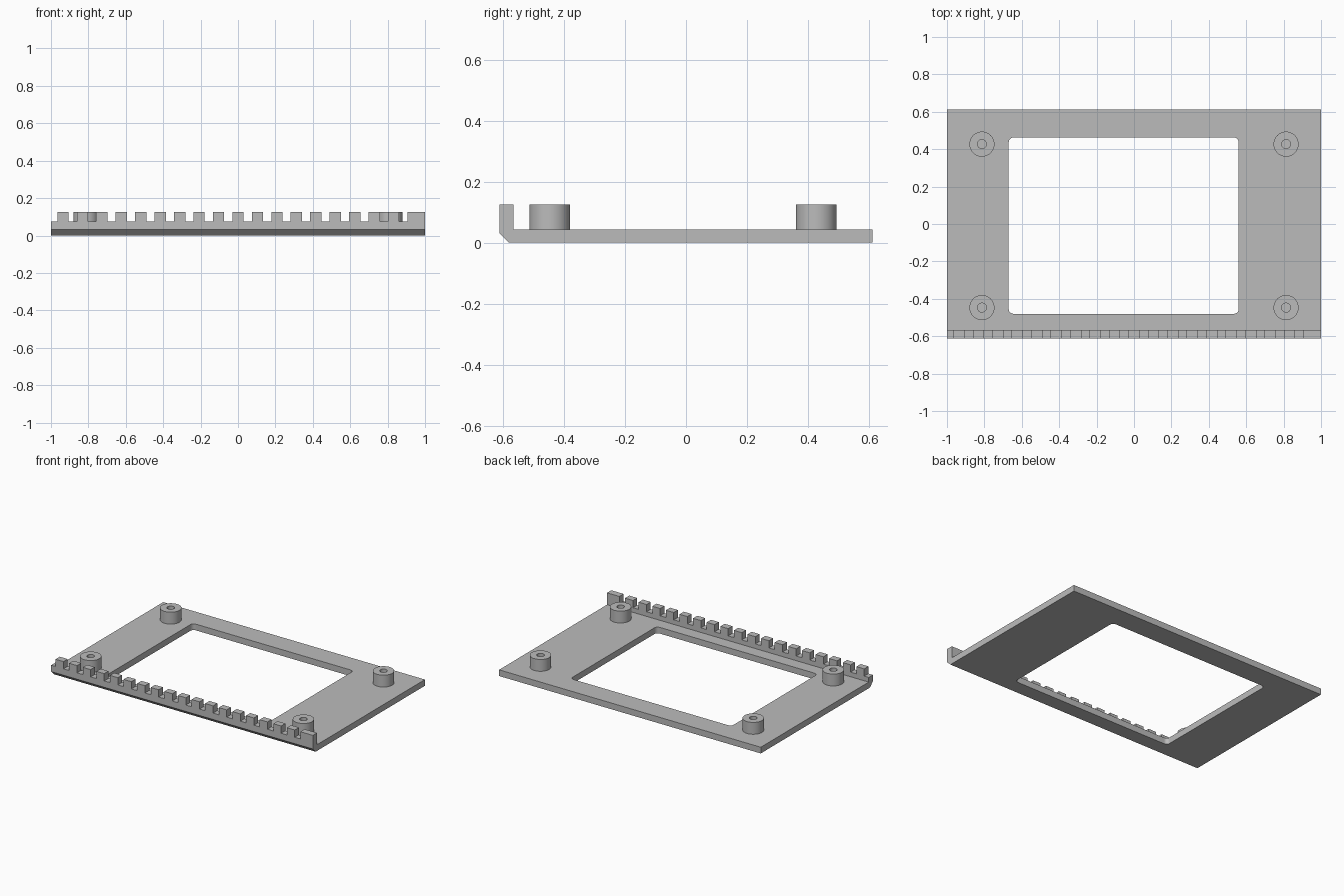
import bpy, bmesh, math
from mathutils import Vector

cube = bpy.data.objects.get("Cube")
if cube:
    bpy.data.objects.remove(cube, do_unlink=True)

grey = bpy.data.materials.new("plain grey")
grey.use_nodes = True
colour = (0.5, 0.5, 0.5, 1)
grey.diffuse_color = colour
grey.node_tree.nodes["Principled BSDF"].inputs["Base Color"].default_value = colour

PLATE_TOP, TOP, SLOT_FLOOR = 0.043, 0.125, 0.075
DEPTH, RAIL_BACK = 0.612, -0.566
PITCH, TOOTH = 0.104, 0.06


def add_object(name, bm):
    bmesh.ops.recalc_face_normals(bm, faces=bm.faces)
    mesh = bpy.data.meshes.new(name)
    bm.to_mesh(mesh)
    bm.free()
    mesh.materials.append(grey)
    obj = bpy.data.objects.new(name, mesh)
    bpy.context.collection.objects.link(obj)
    return obj


def extrude(name, outline, direction):
    bm = bmesh.new()
    face = bm.faces.new([bm.verts.new(p) for p in outline])
    grown = bmesh.ops.extrude_face_region(bm, geom=[face], use_keep_orig=True)
    moved = [v for v in grown["geom"] if isinstance(v, bmesh.types.BMVert)]
    bmesh.ops.translate(bm, verts=moved, vec=direction)
    return add_object(name, bm)


def cut(target, cutter):
    cutter.hide_render = True
    mod = target.modifiers.new("cut", 'BOOLEAN')
    mod.operation = 'DIFFERENCE'
    mod.solver = 'EXACT'
    mod.object = cutter
    bpy.context.view_layer.objects.active = target
    bpy.ops.object.modifier_apply(modifier=mod.name)
    bpy.data.objects.remove(cutter, do_unlink=True)


# Plate with an upright front rail and a chamfered lower front edge
profile = [(-0.58, 0), (DEPTH, 0), (DEPTH, PLATE_TOP), (RAIL_BACK, PLATE_TOP),
           (RAIL_BACK, TOP), (-DEPTH, TOP), (-DEPTH, 0.031)]
plate = extrude("slotted_plate", [(-1, y, z) for y, z in profile], (2, 0, 0))

# Window with rounded corners
x0, x1, y0, y1, r = -0.67, 0.56, -0.48, 0.462, 0.025
corners = [(x1 - r, y1 - r), (x0 + r, y1 - r), (x0 + r, y0 + r), (x1 - r, y0 + r)]
window = []
for i, (cx, cy) in enumerate(corners):
    for k in range(7):
        a = math.radians(90 * i + 15 * k)
        window.append((cx + r * math.cos(a), cy + r * math.sin(a), -0.1))
cut(plate, extrude("window_cutter", window, (0, 0, 0.3)))

# Slots through the rail, leaving a row of teeth and an open left-hand end
bm = bmesh.new()
for k in range(-10, 9):
    left = max(k * PITCH + TOOTH / 2, -1.05)
    right = (k + 1) * PITCH - TOOTH / 2
    box = bmesh.ops.create_cube(bm, size=1)["verts"]
    bmesh.ops.scale(bm, verts=box, vec=(right - left, 0.2, 0.1))
    bmesh.ops.translate(bm, verts=box,
                        vec=((left + right) / 2, -0.59, SLOT_FLOOR + 0.05))
cut(plate, add_object("slot_cutter", bm))


# Hollow round standoffs
def standoff(name, x, y, outer=0.067, inner=0.024):
    bm = bmesh.new()
    section = [(outer, PLATE_TOP), (outer, TOP), (inner, TOP), (inner, PLATE_TOP)]
    verts = [bm.verts.new((x + rad, y, z)) for rad, z in section]
    edges = [bm.edges.new(pair) for pair in zip(verts, verts[1:])]
    bmesh.ops.spin(bm, geom=verts + edges, cent=Vector((x, y, 0)), axis=(0, 0, 1),
                   angle=math.tau, steps=48, use_merge=True)
    bmesh.ops.remove_doubles(bm, verts=bm.verts, dist=0.0001)
    obj = add_object(name, bm)
    bpy.ops.object.select_all(action='DESELECT')
    obj.select_set(True)
    bpy.context.view_layer.objects.active = obj
    bpy.ops.object.shade_smooth_by_angle(angle=math.radians(30))


for end, y in (("front", -0.447), ("back", 0.427)):
    for side, x in (("left", 0.813), ("right", -0.813)):
        standoff(f"{end}_{side}_standoff", x, y)
